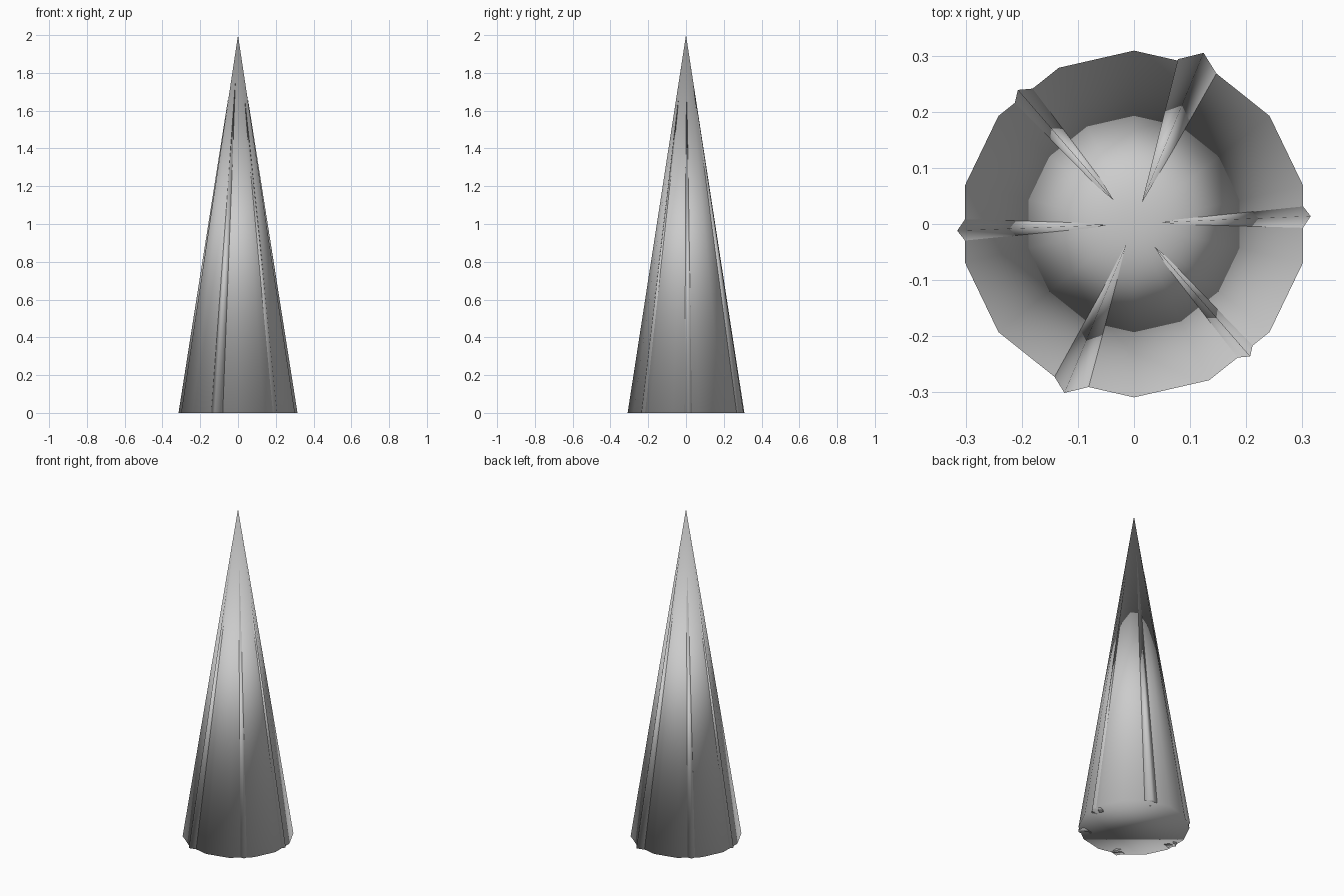
import bpy, bmesh
from math import sin, cos, pi, radians, atan2, hypot

if "Cube" in bpy.data.objects:
    bpy.data.objects.remove(bpy.data.objects["Cube"])


def spike(name, base, tip):
    """Smooth closed pyramid from a base polygon at z = 0 to a tip point."""
    bm = bmesh.new()
    ring = [bm.verts.new((x, y, 0)) for x, y in base]
    apex = bm.verts.new(tip)
    for i, v in enumerate(ring):
        bm.faces.new((v, ring[(i + 1) % len(ring)], apex))
    bm.faces.new(ring[::-1])
    for f in bm.faces:
        f.smooth = True
    me = bpy.data.meshes.new(name)
    bm.to_mesh(me)
    bm.free()
    ob = bpy.data.objects.new(name, me)
    bpy.context.collection.objects.link(ob)
    return ob


def polygon(n, r, start, cx=0, cy=0):
    return [(cx + r * cos(start + 2 * pi * i / n), cy + r * sin(start + 2 * pi * i / n))
            for i in range(n)]


# main fourteen-sided cone
spike("cone_body", polygon(14, 0.309, pi / 2), (0, 0, 2))

# slim five-sided ridges: outer corner at the base, tip on the cone surface
ridges = [((0.315, 0.014), (0.050, 0.003), 1.68),
          ((0.124, 0.305), (0.014, 0.038), 1.75),
          ((-0.207, 0.239), (-0.036, 0.042), 1.65),
          ((-0.315, -0.012), (-0.050, -0.002), 1.68),
          ((-0.124, -0.301), (-0.014, -0.036), 1.75),
          ((0.207, -0.236), (0.036, -0.040), 1.66)]
R = 0.04
for i, ((x, y), (tx, ty), tz) in enumerate(ridges):
    a = atan2(y, x)
    base = polygon(5, R, a, x - R * cos(a), y - R * sin(a))
    spike(f"ridge_{i + 1}", base, (tx, ty, tz))
